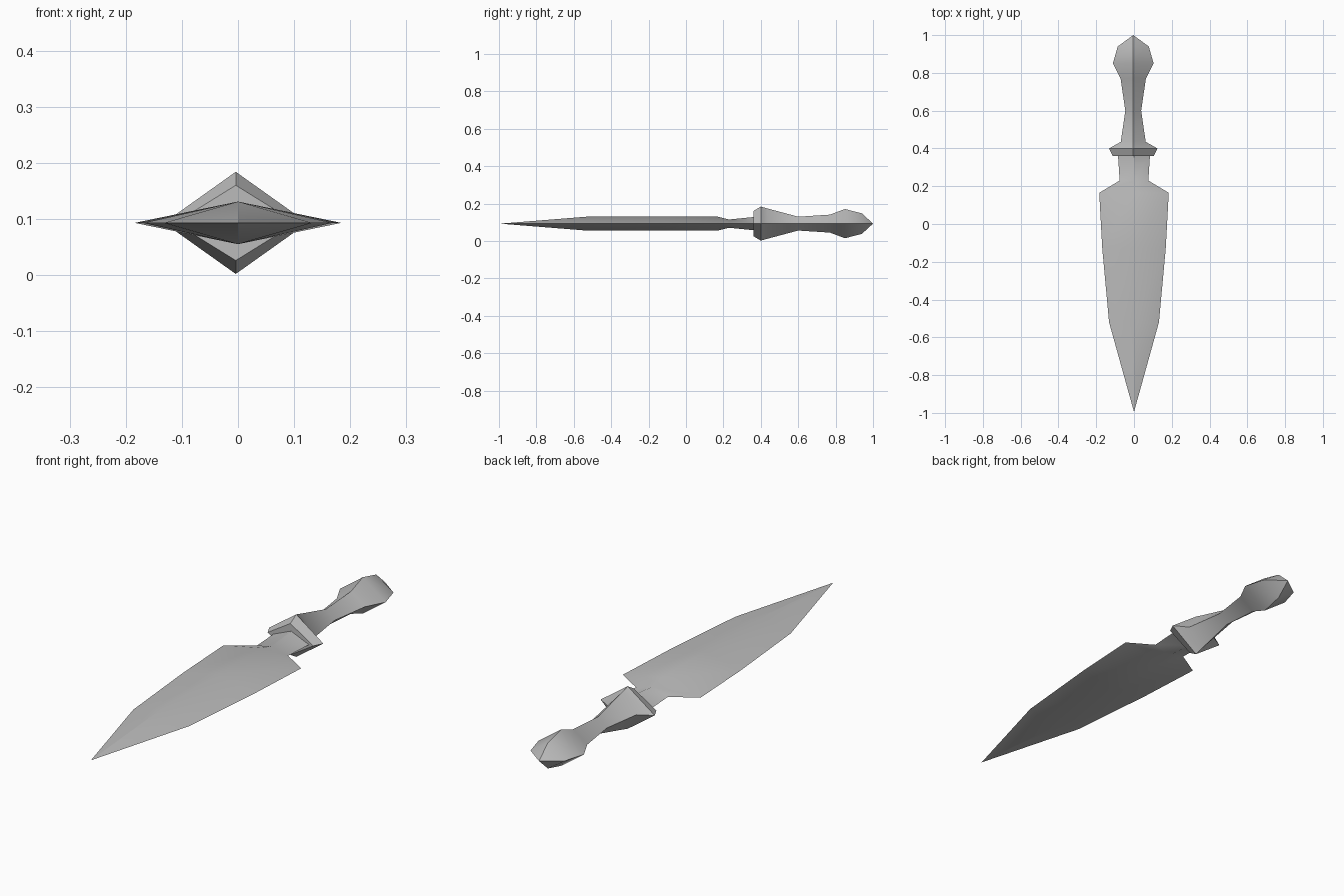
import bpy, math

cube = bpy.data.objects.get("Cube")
if cube:
    bpy.data.objects.remove(cube, do_unlink=True)

AXIS_Z = 0.093

steel = bpy.data.materials.new("grey_steel")
steel.use_nodes = True
colour = (0.5, 0.5, 0.5, 1)
steel.diffuse_color = colour
steel.node_tree.nodes["Principled BSDF"].inputs["Base Color"].default_value = colour


def diamond_loft(name, sections, x=0.0):
    """Skin diamond sections (y, half width, half height); zero width makes a point."""
    verts, faces, rings = [], [], []
    for y, w, h in sections:
        corners = [(w, 0), (0, h), (-w, 0), (0, -h)] if w else [(0, 0)]
        rings.append([len(verts) + i for i in range(len(corners))])
        verts += [(x + cx, y, AXIS_Z + cz) for cx, cz in corners]
    for a, b in zip(rings, rings[1:]):
        for i in range(4):
            j = (i + 1) % 4
            quad = [a[i % len(a)], a[j % len(a)], b[j % len(b)], b[i % len(b)]]
            faces.append(list(dict.fromkeys(quad)))
    # Cap the open ends
    if len(rings[0]) > 1:
        faces.append(rings[0][::-1])
    if len(rings[-1]) > 1:
        faces.append(rings[-1])
    # Faces wind inward along +y, so turn them outward
    mesh = bpy.data.meshes.new(name)
    mesh.from_pydata(verts, [], [f if f in (rings[0][::-1], rings[-1]) else f[::-1] for f in faces])
    mesh.materials.append(steel)
    obj = bpy.data.objects.new(name, mesh)
    bpy.context.collection.objects.link(obj)
    # Consistent normals and soft low-angle edges
    bpy.ops.object.select_all(action='DESELECT')
    obj.select_set(True)
    bpy.context.view_layer.objects.active = obj
    bpy.ops.object.mode_set(mode='EDIT')
    bpy.ops.mesh.select_all(action='SELECT')
    bpy.ops.mesh.normals_make_consistent(inside=False)
    bpy.ops.object.mode_set(mode='OBJECT')
    bpy.ops.object.shade_smooth_by_angle(angle=math.radians(30))
    return obj


# Leaf-shaped blade, shoulders and neck
diamond_loft("blade", [(-0.995, 0, 0), (-0.52, 0.132, 0.038), (-0.13, 0.168, 0.038),
                       (0.165, 0.184, 0.038), (0.23, 0.076, 0.022), (0.37, 0.085, 0.036)])

# Flared guard, waisted grip and pommel in one piece
diamond_loft("guard_and_handle", [(0.36, 0.108, 0.067), (0.40, 0.128, 0.091),
                                  (0.435, 0.066, 0.081), (0.60, 0.042, 0.037),
                                  (0.77, 0.067, 0.048), (0.85, 0.108, 0.078),
                                  (0.94, 0.082, 0.055), (1.0, 0, 0)], x=-0.004)
